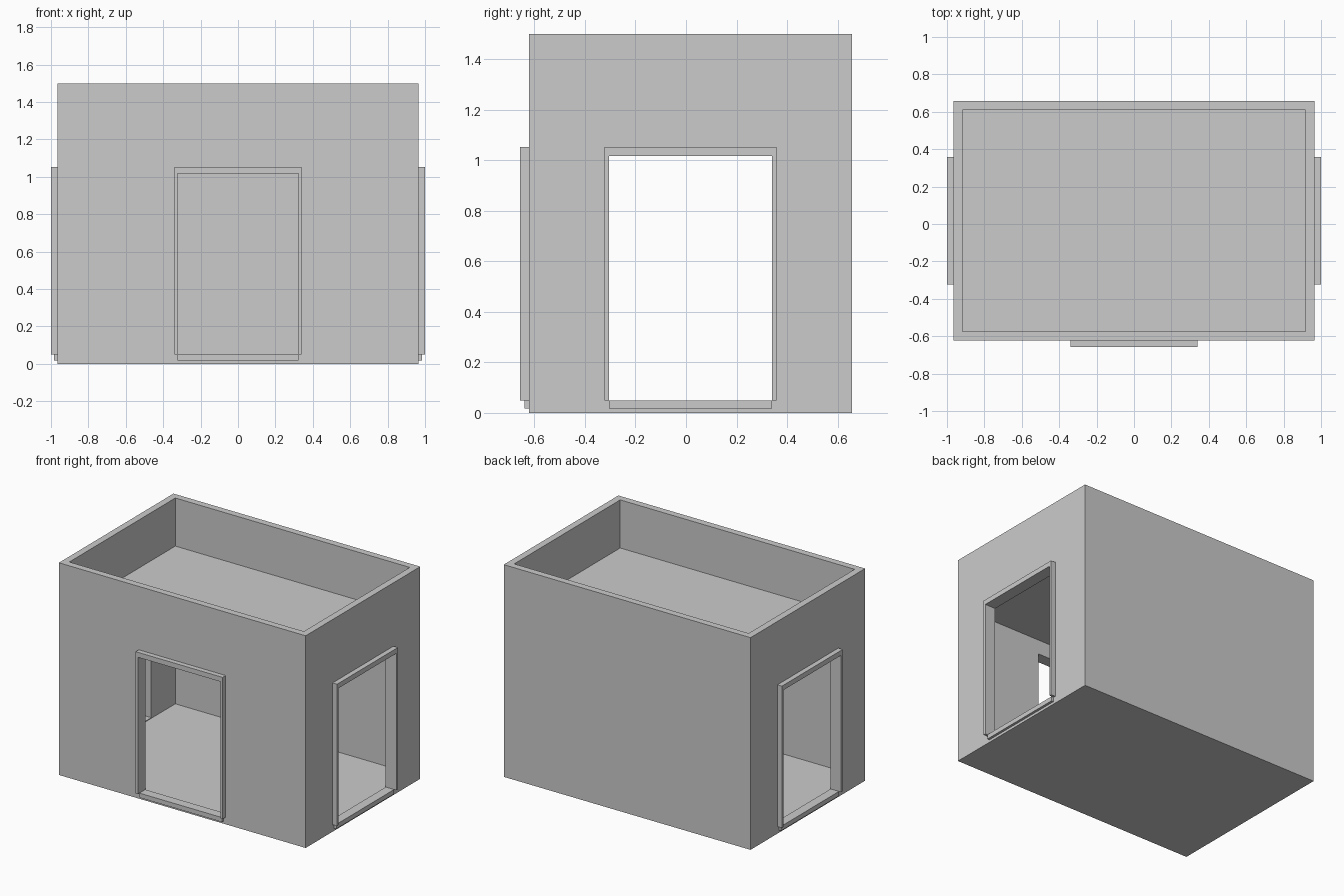
import bpy, bmesh
from math import pi

if "Cube" in bpy.data.objects:
    bpy.data.objects.remove(bpy.data.objects["Cube"])

CY = 0.0175                 # body centre in y (front frame projects forward)
HX, HY, H = 0.965, 0.64, 1.5
WALL = 0.048
FLOOR, CEIL, ROOF = 0.045, 1.12, 1.16
DOOR, DOOR_Z0, DOOR_Z1 = 0.323, 0.05, 1.017


def make(name, bm):
    bmesh.ops.recalc_face_normals(bm, faces=bm.faces)
    me = bpy.data.meshes.new(name)
    bm.to_mesh(me)
    bm.free()
    ob = bpy.data.objects.new(name, me)
    bpy.context.collection.objects.link(ob)
    return ob


def box(name, x0, x1, y0, y1, z0, z1):
    bm = bmesh.new()
    bmesh.ops.create_cube(bm, size=1)
    for v in bm.verts:
        v.co = (x1 if v.co.x > 0 else x0, y1 if v.co.y > 0 else y0, z1 if v.co.z > 0 else z0)
    return make(name, bm)


def extrude_y(name, profile, y0, y1):
    bm = bmesh.new()
    face = bm.faces.new([bm.verts.new((x, y0, z)) for x, z in profile])
    ext = bmesh.ops.extrude_face_region(bm, geom=[face])
    for v in ext["geom"]:
        if isinstance(v, bmesh.types.BMVert):
            v.co.y = y1
    return make(name, bm)


def cut(target, cutter):
    mod = target.modifiers.new("cut", 'BOOLEAN')
    mod.operation, mod.solver, mod.object = 'DIFFERENCE', 'EXACT', cutter
    bpy.context.view_layer.objects.active = target
    bpy.ops.object.modifier_apply(modifier=mod.name)
    bpy.data.objects.remove(cutter)


# Building shell: room, roof recess with parapet, three doorways
shell = box("building_shell", -HX, HX, CY - HY, CY + HY, 0, H)
ix, iy = HX - WALL, HY - WALL
cut(shell, box("room_cutter", -ix, ix, CY - iy, CY + iy, FLOOR, CEIL))
cut(shell, box("roof_cutter", -ix, ix, CY - iy, CY + iy, ROOF, H + 0.2))
cut(shell, box("front_door_cutter", -DOOR, DOOR, -0.9, -0.4, DOOR_Z0, DOOR_Z1))
cut(shell, box("side_door_cutter", -1.2, 1.2, CY - DOOR, CY + DOOR, DOOR_Z0, DOOR_Z1))

# Door surround and sill for each doorway (local -y points outward)
o, top = DOOR + 0.017, 1.052
surround = [(-o, DOOR_Z0), (-o, top), (o, top), (o, DOOR_Z0),
            (DOOR, DOOR_Z0), (DOOR, DOOR_Z1), (-DOOR, DOOR_Z1), (-DOOR, DOOR_Z0)]
for side, loc, rot in (("front", (0, CY - HY, 0), 0),
                       ("right", (HX, CY, 0), pi / 2),
                       ("left", (-HX, CY, 0), -pi / 2)):
    for ob in (extrude_y(side + "_door_frame", surround, -0.035, 0),
               box(side + "_door_sill", -DOOR, DOOR, -0.0175, 0, 0.018, DOOR_Z0)):
        ob.location = loc
        ob.rotation_euler.z = rot
